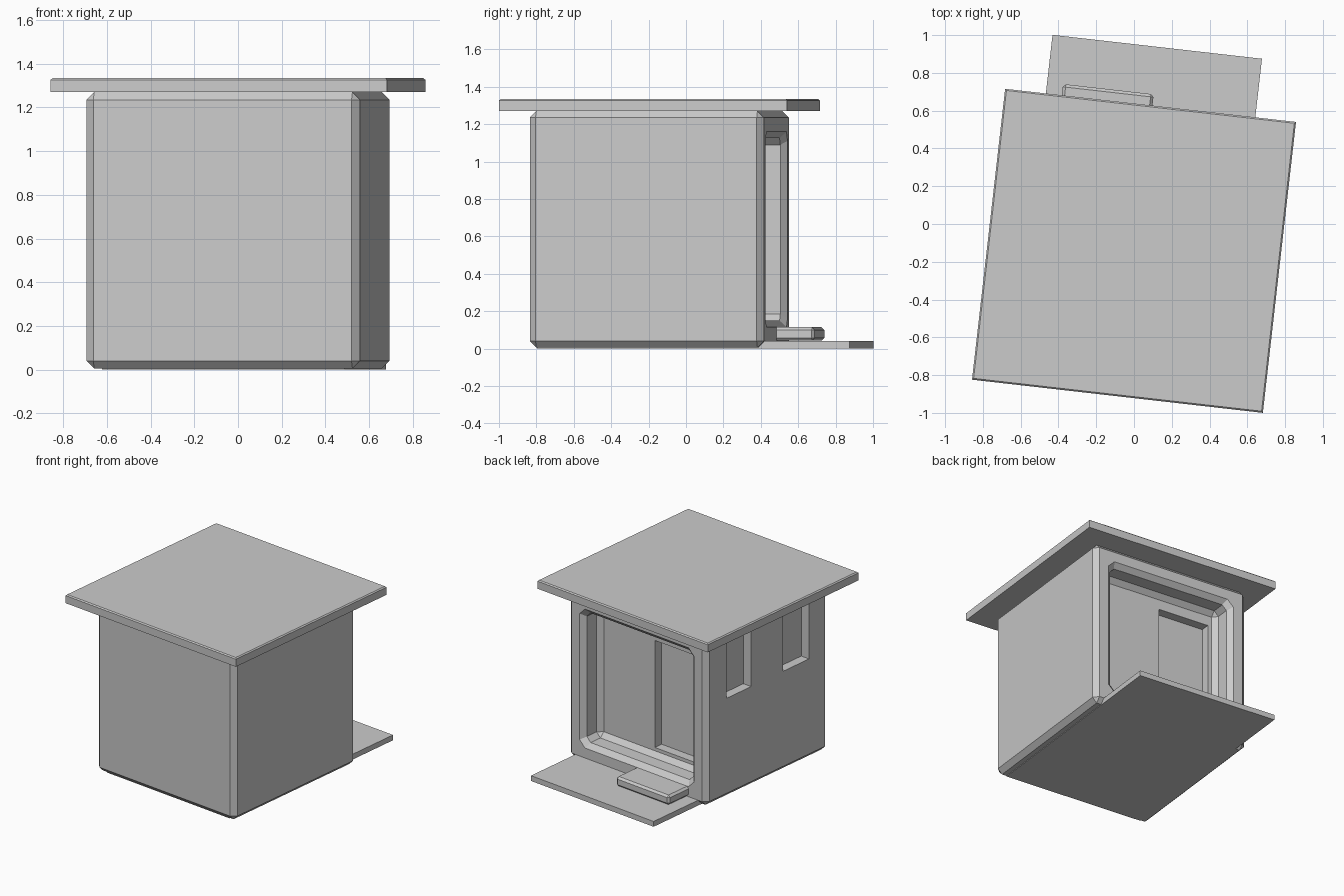
import bpy, bmesh, math
from mathutils import Matrix

if "Cube" in bpy.data.objects:
    bpy.data.objects.remove(bpy.data.objects["Cube"])

# Whole hut is turned slightly about z
PLACE = Matrix.Translation((0, -0.142, 0)) @ Matrix.Rotation(math.radians(-6.5), 4, 'Z')


def finish(name, bm):
    bmesh.ops.recalc_face_normals(bm, faces=bm.faces)
    me = bpy.data.meshes.new(name)
    bm.to_mesh(me)
    bm.free()
    ob = bpy.data.objects.new(name, me)
    bpy.context.collection.objects.link(ob)
    ob.matrix_world = PLACE
    return ob


def box(name, x, y, z, bevel=0.0, pick=lambda e: True):
    bm = bmesh.new()
    bmesh.ops.create_cube(bm, size=1)
    for v in bm.verts:
        for i, (a, b) in enumerate((x, y, z)):
            v.co[i] = a if v.co[i] < 0 else b
    if bevel:
        bmesh.ops.bevel(bm, geom=[e for e in bm.edges if pick(e)], offset=bevel,
                        offset_type='OFFSET', segments=1, profile=0.5, affect='EDGES')
    return finish(name, bm)


def octagon_loft(name, rings):
    # rings of corner-cut rectangles: (y, half width, z low, z high, corner cut)
    bm = bmesh.new()
    loops = []
    for y, w, a, b, c in rings:
        pts = [(w, a + c), (w, b - c), (w - c, b), (c - w, b),
               (-w, b - c), (-w, a + c), (c - w, a), (w - c, a)]
        loops.append([bm.verts.new((px, y, pz)) for px, pz in pts])
    for l, m in zip(loops, loops[1:]):
        for i in range(8):
            j = (i + 1) % 8
            bm.faces.new((l[i], l[j], m[j], m[i]))
    bm.faces.new(loops[0])
    bm.faces.new(loops[-1])
    bmesh.ops.remove_doubles(bm, verts=bm.verts, dist=1e-5)
    return finish(name, bm)


def cut(target, cutter):
    cutter.hide_render = True
    mod = target.modifiers.new("cut", 'BOOLEAN')
    mod.operation = 'DIFFERENCE'
    mod.solver = 'EXACT'
    mod.object = cutter
    bpy.context.view_layer.objects.active = target
    bpy.ops.object.modifier_apply(modifier=mod.name)
    bpy.data.objects.remove(cutter)


# Chamfered hut body
body = box("hut_body", (-.63, .63), (-.63, .63), (.005, 1.27), .035)

# Large chamfered porch recess in the back wall
cut(body, octagon_loft("porch_cutter", [
    (.70, .59, .045, 1.23, .077),
    (.595, .485, .15, 1.125, .035),
    (.495, .485, .15, 1.125, .035),
    (.46, .45, .185, 1.09, 0)]))

# Doorway sunk into the recess panel
cut(body, box("door_cutter", (-.42, -.015), (.39, .50), (.21, 1.015)))

# Two window recesses in the left wall
for y0, y1 in ((.165, .42), (-.43, -.165)):
    cut(body, box("window_cutter", (-.70, -.56), (y0, y1), (.755, 1.20)))

# Flat overhanging roof with a softened top rim
box("roof", (-.775, .775), (-.775, .775), (1.27, 1.335), .008,
    lambda e: all(v.co.z > 1.3 for v in e.verts))

# Base slab reaching out as a terrace
box("base_slab", (-.558, .558), (-.595, 1.087), (0, .04))

# Door step
box("door_step", (-.473, .01), (.60, .835), (.043, .115), .015)
